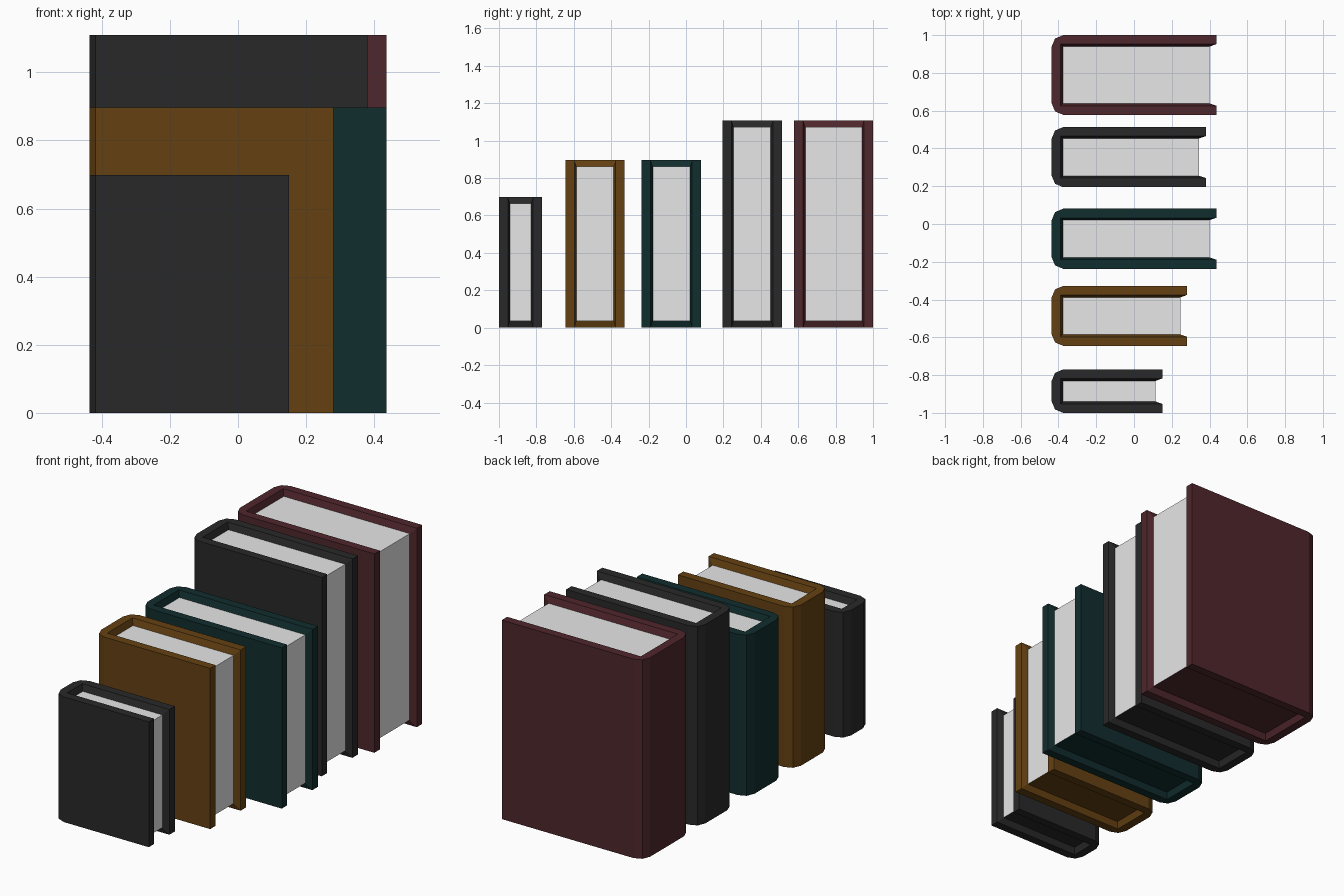
import bpy
import bmesh

cube = bpy.data.objects.get("Cube")
if cube:
    bpy.data.objects.remove(cube)


def make_material(name, rgb):
    mat = bpy.data.materials.new(name)
    mat.use_nodes = True
    color = (*rgb, 1.0)
    mat.diffuse_color = color
    mat.node_tree.nodes["Principled BSDF"].inputs["Base Color"].default_value = color
    return mat


charcoal = make_material("charcoal cover", (0.022, 0.022, 0.022))
brown = make_material("brown cover", (0.13, 0.053, 0.006))
teal = make_material("teal cover", (0.0056, 0.026, 0.027))
maroon = make_material("maroon cover", (0.078, 0.02, 0.025))
paper = make_material("white paper", (0.8, 0.8, 0.8))

SPINE = -0.436    # outer face of every spine
BOARD = 0.048     # thickness of the cover boards
PAGE_INSET = 0.06 # cover face to page block
RECESS = 0.035    # page block below the cover edge


def open_box(x0, x1, y0, y1):
    """U-shaped outline, open towards +x."""
    return [(x1, y0), (x0, y0), (x0, y1), (x1, y1)]


def make_book(name, y0, y1, x1, height, cover):
    # Outer outline has a spine rounded in two steps
    round_steps = [(0.061, 0.0), (0.018, 0.018), (0.0, 0.061)]
    near = [(SPINE + dx, y0 + dy) for dx, dy in round_steps]
    far = [(SPINE + dx, y1 - dy) for dx, dy in reversed(round_steps)]
    outer = [(x1, y0)] + near + far + [(x1, y1)]
    rim = open_box(SPINE + BOARD, x1, y0 + BOARD, y1 - BOARD)
    block = open_box(SPINE + PAGE_INSET, x1 - RECESS, y0 + PAGE_INSET, y1 - PAGE_INSET)

    bm = bmesh.new()

    def ring(outline, z):
        return [bm.verts.new((x, y, z)) for x, y in outline]

    def walls(a, b):
        for i in range(len(a) - 1):
            bm.faces.new((a[i], a[i + 1], b[i + 1], b[i]))

    out_lo, out_hi = ring(outer, 0), ring(outer, height)
    rim_lo, rim_hi = ring(rim, 0), ring(rim, height)
    page_lo, page_hi = ring(block, RECESS), ring(block, height - RECESS)

    # Cover: outside, flat edges, and bevelled inside edges
    walls(out_lo, out_hi)
    walls(rim_lo, page_lo)
    walls(rim_hi, page_hi)
    bm.faces.new(out_lo + rim_lo[::-1])
    bm.faces.new(out_hi + rim_hi[::-1])
    for i in (0, -1):
        bm.faces.new((out_lo[i], out_hi[i], rim_hi[i], rim_lo[i]))
        bm.faces.new((rim_lo[i], rim_hi[i], page_hi[i], page_lo[i]))

    # Page block: paper on the top and fore edge, cover colour underneath
    bm.faces.new(page_lo)
    top = bm.faces.new(page_hi)
    fore_edge = bm.faces.new((page_lo[0], page_lo[-1], page_hi[-1], page_hi[0]))
    top.material_index = fore_edge.material_index = 1

    bmesh.ops.recalc_face_normals(bm, faces=bm.faces)
    mesh = bpy.data.meshes.new(name)
    bm.to_mesh(mesh)
    bm.free()
    mesh.materials.append(cover)
    mesh.materials.append(paper)
    bpy.context.collection.objects.link(bpy.data.objects.new(name, mesh))


# Row of books from front to back
make_book("small_charcoal_book", -1.0, -0.77, 0.15, 0.698, charcoal)
make_book("brown_book", -0.645, -0.328, 0.28, 0.896, brown)
make_book("teal_book", -0.237, 0.081, 0.436, 0.896, teal)
make_book("tall_charcoal_book", 0.195, 0.513, 0.38, 1.109, charcoal)
make_book("maroon_book", 0.578, 1.0, 0.436, 1.109, maroon)
